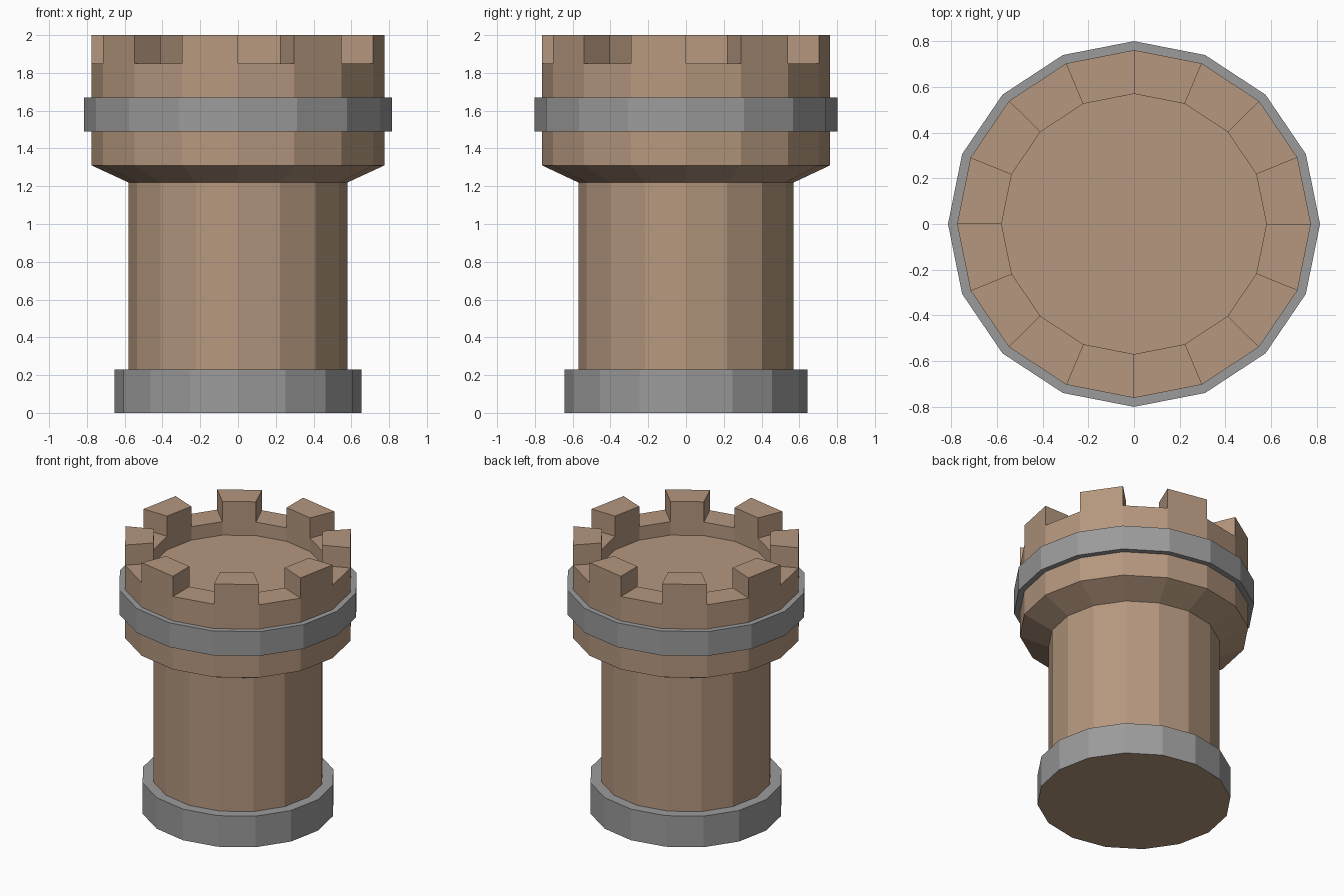
import bpy, bmesh
from math import cos, sin, pi

if "Cube" in bpy.data.objects:
    bpy.data.objects.remove(bpy.data.objects["Cube"])

SIDES = 16
Y_SCALE = 0.983  # the tower is very slightly flattened front to back


def material(name, rgb):
    m = bpy.data.materials.new(name)
    m.diffuse_color = (*rgb, 1)
    m.use_nodes = True
    m.node_tree.nodes["Principled BSDF"].inputs["Base Color"].default_value = m.diffuse_color
    return m


stone = material("brown_stone", (0.46, 0.31, 0.21))
grey = material("grey_stone", (0.33, 0.33, 0.33))


def lathe(profile, cap_start=False, cap_end=False):
    """Revolve (radius, z) points; returns the bmesh and its face bands."""
    bm = bmesh.new()
    rings = [[bm.verts.new((r * cos(2 * pi * i / SIDES),
                            r * sin(2 * pi * i / SIDES) * Y_SCALE, z))
              for i in range(SIDES)] for r, z in profile]
    bands = []
    for a, b in zip(rings, rings[1:]):
        bands.append([bm.faces.new((a[i], a[(i + 1) % SIDES],
                                    b[(i + 1) % SIDES], b[i]))
                      for i in range(SIDES)])
    if cap_start:
        bands.append([bm.faces.new(rings[0][::-1])])
    if cap_end:
        bands.append([bm.faces.new(rings[-1])])
    return bm, bands


def finish(bm, name, *mats):
    mesh = bpy.data.meshes.new(name)
    bm.to_mesh(mesh)
    bm.free()
    for m in mats:
        mesh.materials.append(m)
    obj = bpy.data.objects.new(name, mesh)
    bpy.context.collection.objects.link(obj)
    return obj


# Grey plinth with a brown underside
bm, bands = lathe([(0.655, 0), (0.655, 0.23), (0.58, 0.23)], cap_start=True)
bands[-1][0].material_index = 1
finish(bm, "base_plinth", grey, stone)

# Shaft, flared head, rim and sunken floor
bm, bands = lathe([(0.58, 0.23), (0.58, 1.22), (0.775, 1.31), (0.775, 1.85),
                   (0.58, 1.85), (0.58, 1.75)], cap_end=True)
# Battlements: raise every second rim segment
rim = bands[3]
raised = bmesh.ops.extrude_discrete_faces(bm, faces=rim[1::2])["faces"]
bmesh.ops.translate(bm, vec=(0, 0, 0.15),
                    verts=list({v for f in raised for v in f.verts}))
finish(bm, "tower", stone)

# Grey band around the head
bm, _ = lathe([(0.775, 1.49), (0.815, 1.49), (0.815, 1.67), (0.775, 1.67)])
finish(bm, "head_band", grey)
